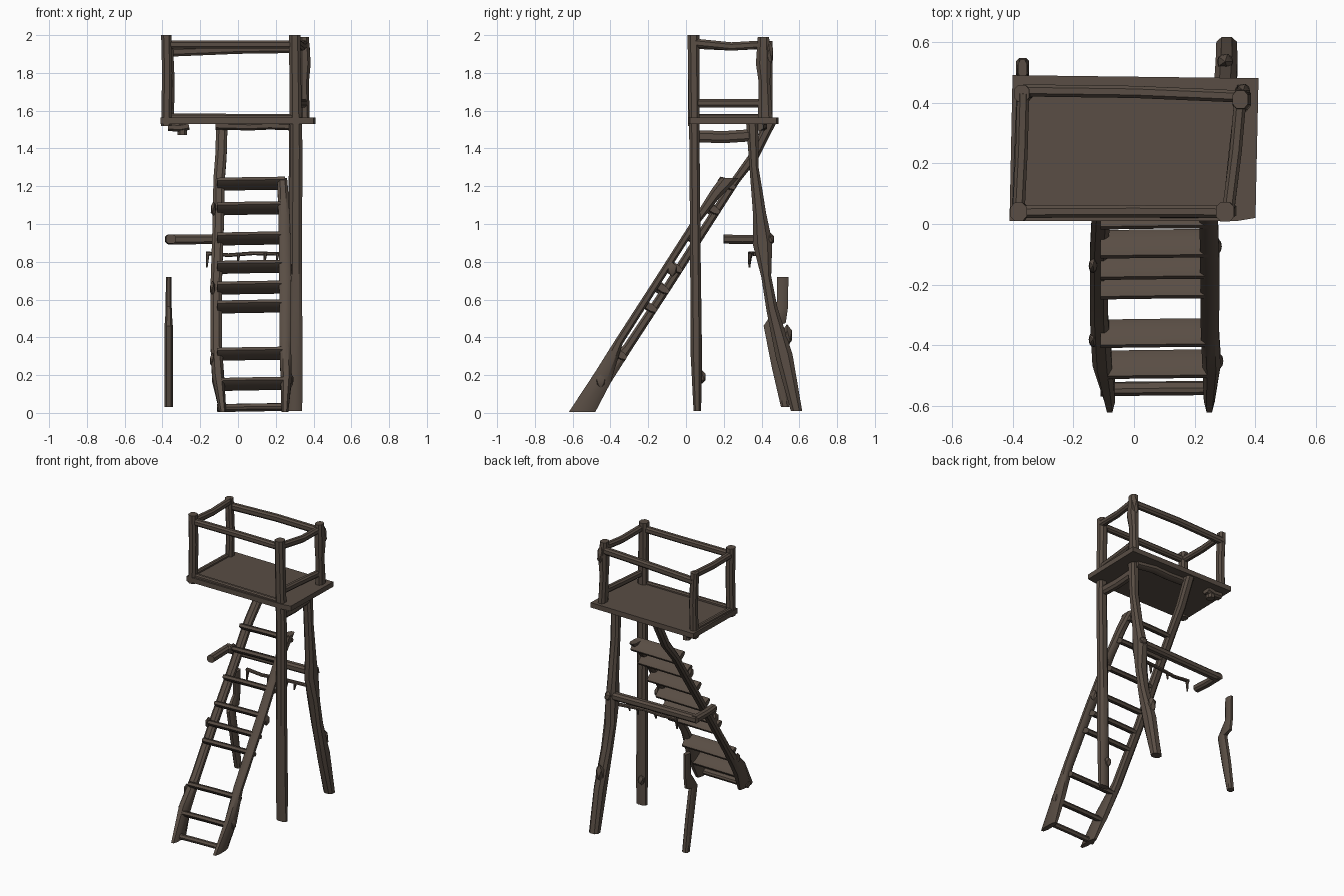
import bpy
import bmesh
import math
from mathutils import Vector

default_cube = bpy.data.objects.get("Cube")
if default_cube:
    bpy.data.objects.remove(default_cube, do_unlink=True)

wood = bpy.data.materials.new("weathered_brown_wood")
wood.use_nodes = True
wood_colour = (.1, .075, .058, 1)
wood.diffuse_color = wood_colour
wood.node_tree.nodes["Principled BSDF"].inputs["Base Color"].default_value = wood_colour

# Chamfered square section shared by every piece of timber
SECTION = [(1, .5), (.5, 1), (-.5, 1), (-1, .5), (-1, -.5), (-.5, -1), (.5, -1), (1, -.5)]
X_AXIS, Y_AXIS, Z_AXIS = Vector((1, 0, 0)), Vector((0, 1, 0)), Vector((0, 0, 1))
parts = []


def finish(name, bm):
    bmesh.ops.recalc_face_normals(bm, faces=bm.faces[:])
    mesh = bpy.data.meshes.new(name)
    bm.to_mesh(mesh)
    bm.free()
    mesh.materials.append(wood)
    obj = bpy.data.objects.new(name, mesh)
    bpy.context.collection.objects.link(obj)
    parts.append(obj)
    return obj


def timber(name, path, sizes, side=None):
    """Sweep the section along a path; each size is (half width, half depth)."""
    points = [Vector(p) for p in path]
    if not isinstance(sizes, list):
        sizes = [sizes] * len(points)
    bm = bmesh.new()
    rings = []
    last = len(points) - 1
    for i, point in enumerate(points):
        tangent = (points[min(i + 1, last)] - points[max(i - 1, 0)]).normalized()
        if i in (0, last) and abs(tangent.z) > .5:
            tangent = Z_AXIS * math.copysign(1, tangent.z)
        across = side or (Y_AXIS if abs(tangent.x) > .7 else X_AXIS)
        u = (across - tangent * across.dot(tangent)).normalized()
        v = tangent.cross(u)
        half_u, half_v = sizes[i]
        rings.append([bm.verts.new(point + u * a * half_u + v * b * half_v) for a, b in SECTION])
    for low, high in zip(rings, rings[1:]):
        for k in range(len(SECTION)):
            n = (k + 1) % len(SECTION)
            bm.faces.new((low[k], low[n], high[n], high[k]))
    bm.faces.new(rings[0])
    bm.faces.new(rings[-1])
    return finish(name, bm)


def slab(name, outline, bottom, top):
    bm = bmesh.new()
    face = bm.faces.new([bm.verts.new((x, y, bottom)) for x, y in outline])
    extruded = bmesh.ops.extrude_face_region(bm, geom=[face])
    moved = [g for g in extruded["geom"] if isinstance(g, bmesh.types.BMVert)]
    bmesh.ops.translate(bm, verts=moved, vec=(0, 0, top - bottom))
    return finish(name, bm)


def knot(name, centre, scale):
    bm = bmesh.new()
    bmesh.ops.create_icosphere(bm, subdivisions=1, radius=1)
    bmesh.ops.scale(bm, verts=bm.verts, vec=scale)
    bmesh.ops.translate(bm, verts=bm.verts, vec=centre)
    return finish(name, bm)


# Platform deck
slab("platform_deck", [(-.41, .01), (.34, .01), (.4, .02), (.41, .48), (-.4, .49)], 1.53, 1.565)

# Railing posts
timber("front_right_post", [(-.38, .04, 1.52), (-.375, .04, 1.8), (-.38, .04, 2)], (.027, .03))
timber("back_right_post", [(-.365, .43, 1.53), (-.36, .43, 1.75), (-.37, .43, 1.97)], (.025, .027))
timber("back_left_post", [(.355, .42, 1.53), (.35, .415, 1.75), (.355, .41, 1.85), (.35, .41, 1.99)],
       [(.025, .04), (.025, .03), (.03, .04), (.025, .03)])
knot("back_left_post_knot", (.36, .44, 1.9), (.025, .025, .07))

# Railing bars
timber("front_rail", [(-.38, .04, 1.95), (0, .042, 1.95), (.3, .04, 1.95)], (.02, .022))
timber("back_rail", [(-.365, .44, 1.91), (0, .435, 1.925), (.355, .42, 1.93)], (.02, .024))
timber("right_rail", [(-.38, .04, 1.95), (-.37, .24, 1.94), (-.365, .43, 1.95)], (.02, .022))
timber("left_rail", [(.31, .04, 1.96), (.335, .24, 1.94), (.35, .41, 1.95)], (.02, .022))
timber("left_low_rail", [(.31, .04, 1.64), (.33, .24, 1.64), (.35, .41, 1.64)], (.018, .022))

# Deck edging, low enough to read as a frame around the floor
timber("front_edging", [(-.38, .04, 1.57), (.3, .035, 1.565)], (.016, .016))
timber("right_edging", [(-.385, .04, 1.57), (-.37, .43, 1.57)], (.016, .012))

# Beams beneath the deck
timber("left_beam", [(.3, .04, 1.465), (.3, .2, 1.46), (.3, .35, 1.47)], (.025, .032))
timber("back_beam", [(-.12, .4, 1.52), (.06, .4, 1.515), (.17, .4, 1.52), (.3, .38, 1.515)], (.03, .02))
timber("broken_beam", [(-.37, .41, 1.515), (-.31, .41, 1.51), (-.26, .41, 1.52)], (.03, .022))
timber("broken_beam_stub", [(-.295, .41, 1.47), (-.295, .41, 1.54)], (.024, .025))

# Tall front leg carries on up as a railing post
timber("front_left_leg", [(.303, .06, .01), (.305, .055, .3), (.305, .05, .8), (.308, .045, 1.4), (.3, .04, 2)],
       [(.037, .02), (.036, .03), (.034, .028), (.033, .027), (.03, .032)])
knot("front_leg_knot", (.29, .085, .19), (.025, .022, .035))

# Crooked back leg
timber("back_left_leg",
       [(.305, .585, .01), (.305, .52, .3), (.3, .455, .55), (.295, .425, .72), (.29, .405, .9),
        (.295, .39, 1.05), (.3, .36, 1.3), (.3, .35, 1.54)],
       [(.034, .03), (.036, .045), (.036, .03), (.04, .026), (.036, .052),
        (.032, .035), (.03, .024), (.03, .032)])
knot("back_leg_knot", (.3, .535, .41), (.03, .03, .06))
knot("back_leg_joint", (.295, .445, .92), (.03, .025, .035))

# Snapped remains of the other back leg
timber("broken_leg",
       [(-.367, .525, .03), (-.367, .485, .25), (-.367, .445, .46), (-.367, .49, .5), (-.367, .51, .56), (-.367, .512, .72)],
       [(.022, .022), (.022, .032), (.022, .034), (.018, .045), (.016, .03), (.015, .03)])

# Cross brace with its snapped return piece
timber("cross_brace", [(-.37, .4, .918), (0, .41, .92), (.3, .42, .92)], (.026, .026))
timber("broken_side_brace", [(-.36, .42, .92), (-.36, .3, .918), (-.355, .2, .92)], (.027, .024))

# Thin hanging branch with drooping twigs
timber("hanging_branch", [(-.17, .34, .845), (-.05, .34, .835), (.08, .345, .845), (.28, .37, .84)], (.012, .01))
for x, length in [(-.165, .07), (0, .04), (.14, .05), (.205, .04)]:
    timber("drooping_twig", [(x, .335, .84 - length), (x + .005, .34, .845)], [(.004, .005), (.01, .012)])


# Ladder: the two rails lie on either side of a sloping centre line
def slope_y(z):
    return -.56 + .64 * z


ACROSS = Vector((0, .84, -.54))


def on_slope(x, z, offset=0):
    return Vector((x, slope_y(z), z)) + ACROSS * offset


timber("right_ladder_rail",
       [(-.08, -.55, .005), on_slope(-.105, .18), on_slope(-.115, .36, .025), on_slope(-.115, .7, .03),
        on_slope(-.105, 1, .03), on_slope(-.1, 1.25, .03), (-.09, .36, 1.36), (-.085, .45, 1.54)],
       [(.018, .07), (.032, .05), (.03, .024), (.03, .022), (.03, .022), (.03, .022), (.03, .026), (.03, .03)])
timber("left_ladder_rail",
       [(.248, -.55, .005), on_slope(.255, .18), on_slope(.25, .36, -.03), on_slope(.25, .7, -.03),
        on_slope(.245, 1, -.03), on_slope(.238, 1.15, -.022), on_slope(.235, 1.24, -.005)],
       [(.018, .07), (.03, .05), (.03, .022), (.032, .02), (.03, .02), (.028, .03), (.025, .05)])

for z in (.025, .15, .31, .56, .66, .77, .92, 1.08, 1.21):
    depth = .022 if z < .1 else .05
    timber("ladder_rung", [on_slope(-.11, z), on_slope(.07, z + .004), on_slope(.25, z + .006)], (depth, .018), ACROSS)

# Knots along the ladder rails
for x, z in [(-.135, .28), (-.135, .66), (.275, .76), (.28, .17), (-.13, 1.08)]:
    knot("ladder_knot", on_slope(x, z), (.016, .028, .04))

for obj in bpy.context.selected_objects:
    obj.select_set(False)
for obj in parts:
    obj.select_set(True)
bpy.context.view_layer.objects.active = parts[0]
bpy.ops.object.shade_smooth_by_angle(angle=math.radians(35))
